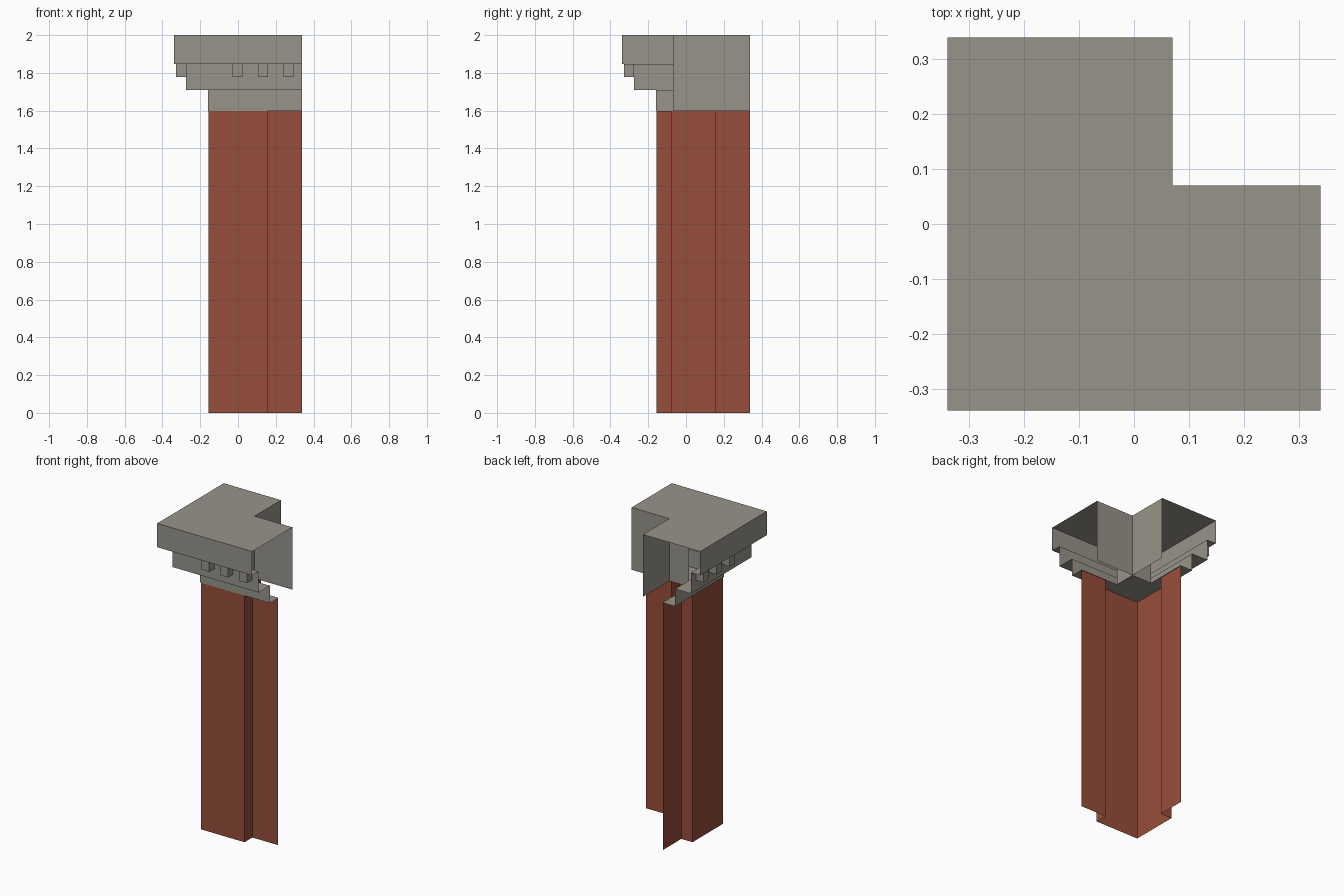
import bpy, bmesh

if "Cube" in bpy.data.objects:
    bpy.data.objects.remove(bpy.data.objects["Cube"])


def material(name, rgb):
    m = bpy.data.materials.new(name)
    m.use_nodes = True
    m.diffuse_color = (*rgb, 1)
    m.node_tree.nodes["Principled BSDF"].inputs["Base Color"].default_value = (*rgb, 1)
    return m


STONE = material("warm grey stone", (0.31, 0.295, 0.255))
BRICK = material("red brick", (0.31, 0.076, 0.043))

END = 0.34      # outer reach of both wings
INNER = 0.07    # half width of the wing core
Z_CAP, Z_TOP = 1.597, 2.0


def make(name, bm, mat):
    mesh = bpy.data.meshes.new(name)
    bm.to_mesh(mesh)
    bm.free()
    mesh.materials.append(mat)
    ob = bpy.data.objects.new(name, mesh)
    bpy.context.collection.objects.link(ob)
    return ob


def grid_sheet(name, rows, mat):
    """Join rows of points into an open sheet."""
    bm = bmesh.new()
    vs = [[bm.verts.new(p) for p in row] for row in rows]
    for a, b in zip(vs, vs[1:]):
        for i in range(len(a) - 1):
            bm.faces.new((a[i], a[i + 1], b[i + 1], b[i]))
    return make(name, bm, mat)


def flat(name, outline, z, mat):
    bm = bmesh.new()
    bm.faces.new([bm.verts.new((x, y, z)) for x, y in outline])
    return make(name, bm, mat)


# Brick shaft: an open folded wall, with a pier and two recessed wings
P, W = 0.155, -0.075
plan = [(W, END), (W, P), (-P, P), (-P, -P), (P, -P), (P, W), (END, W)]
grid_sheet("brick_shaft", [[(x, y, z) for x, y in plan] for z in (0, Z_CAP)], BRICK)

# Cornice: stepped profile mitred round the outer corner, open at the ends
profile = [(-INNER, Z_CAP), (-0.16, Z_CAP), (-0.16, 1.71), (-0.275, 1.71),
           (-0.275, 1.846), (-END, 1.846), (-END, Z_TOP)]
grid_sheet("cornice", [[(d, END, z), (d, d, z), (END, d, z)] for d, z in profile], STONE)

# Cap top
flat("cap_top", [(-END, -END), (END, -END), (END, INNER), (INNER, INNER),
                 (INNER, END), (-END, END)], Z_TOP, STONE)

# Inner back walls crossing at the re-entrant corner, and the core underside
grid_sheet("back_wall_x", [[(END, INNER, z), (-INNER, INNER, z)] for z in (Z_CAP, Z_TOP)], STONE)
grid_sheet("back_wall_y", [[(INNER, -INNER, z), (INNER, END, z)] for z in (Z_CAP, Z_TOP)], STONE)
flat("core_underside", [(-INNER, -INNER), (-INNER, INNER), (INNER, INNER),
                        (INNER, -INNER)], Z_CAP, STONE)

# Dentils: three small blocks under the slab on each outer side
for side in ("front", "right"):
    for n in range(3):
        along = -0.003 + 0.135 * n
        bm = bmesh.new()
        bmesh.ops.create_cube(bm, size=1)
        for v in bm.verts:
            a, d = along + v.co.x * 0.052, -0.302 + v.co.y * 0.054
            z = 1.8125 + v.co.z * 0.067
            v.co = (a, d, z) if side == "front" else (d, a, z)
        bmesh.ops.recalc_face_normals(bm, faces=bm.faces)
        make(f"{side}_dentil_{n + 1}", bm, STONE)
